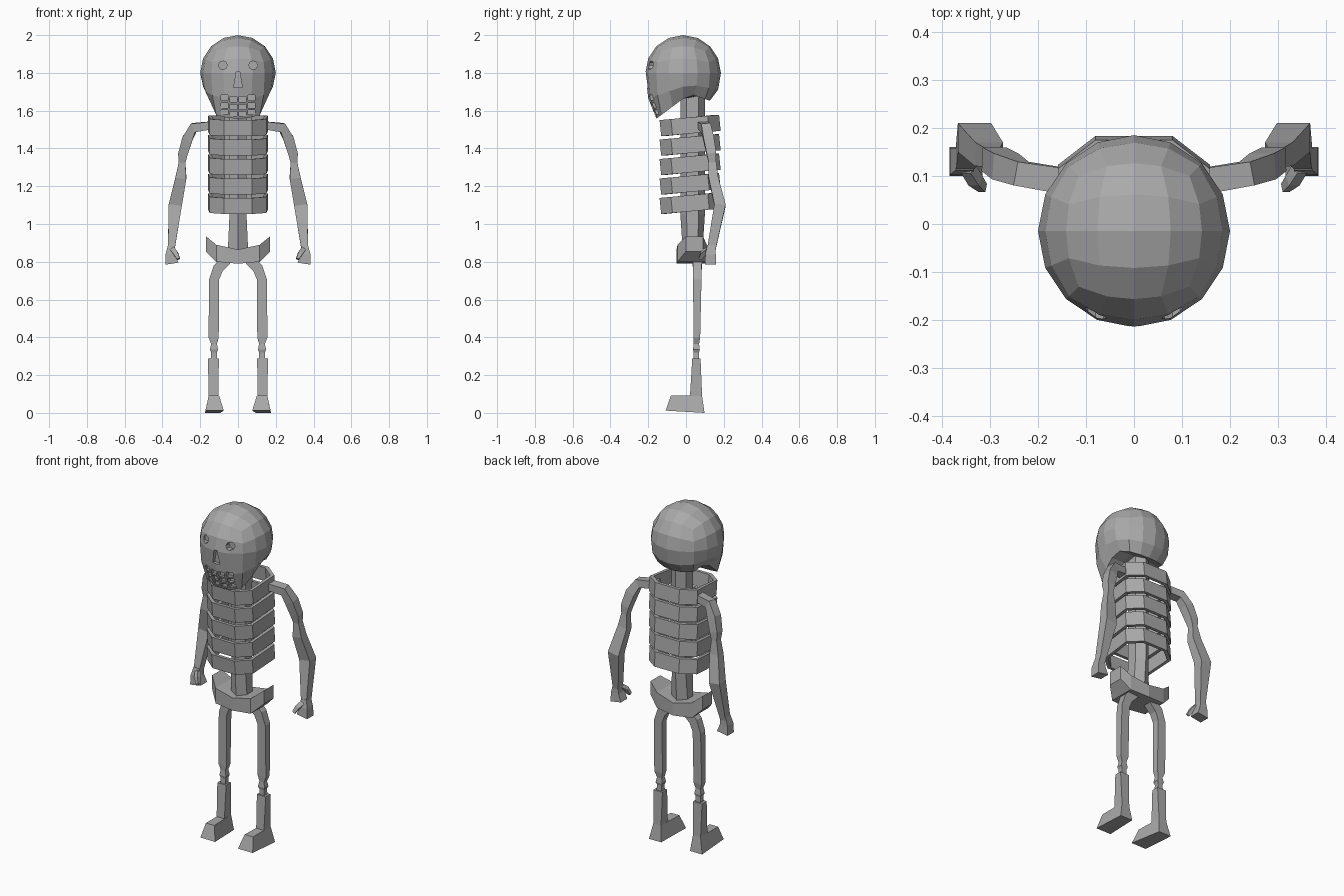
import bpy, bmesh, math
from mathutils import Vector

if "Cube" in bpy.data.objects:
    bpy.data.objects.remove(bpy.data.objects["Cube"])

bone = bpy.data.materials.new("bone_grey")
bone.diffuse_color = (0.4, 0.4, 0.4, 1)
bone.use_nodes = True
bone.node_tree.nodes["Principled BSDF"].inputs["Base Color"].default_value = bone.diffuse_color


def finish(bm, name):
    bmesh.ops.recalc_face_normals(bm, faces=bm.faces)
    me = bpy.data.meshes.new(name)
    bm.to_mesh(me)
    bm.free()
    me.materials.append(bone)
    ob = bpy.data.objects.new(name, me)
    bpy.context.collection.objects.link(ob)
    return ob


def skin(bm, rings):
    """Bridge rings of points into a closed solid."""
    rows = [[bm.verts.new(p) for p in r] for r in rings]
    n = len(rows[0])
    for a, b in zip(rows, rows[1:]):
        for i in range(n):
            j = (i + 1) % n
            bm.faces.new((a[i], a[j], b[j], b[i]))
    bm.faces.new(rows[0])
    bm.faces.new(rows[-1])


def limb(name, stations, side):
    """Four-sided bone along stations (x, y, z, width, depth), mirrored by side."""
    pts = [Vector(s[:3]) for s in stations]
    rings = []
    for i, s in enumerate(stations):
        t = (pts[min(i + 1, len(pts) - 1)] - pts[max(i - 1, 0)]).normalized()
        u = Vector((0, 1, 0)).cross(t).normalized()
        v = t.cross(u)
        ring = [pts[i] + u * a * s[3] / 2 + v * b * s[4] / 2
                for a, b in ((-1, -1), (1, -1), (1, 1), (-1, 1))]
        rings.append([(p.x * side, p.y, p.z) for p in ring])
    bm = bmesh.new()
    skin(bm, rings)
    return finish(bm, name)


# Skull: rounded cube with its underside folded into a jaw
bm = bmesh.new()
bmesh.ops.create_cube(bm, size=2)
bmesh.ops.subdivide_edges(bm, edges=bm.edges[:], cuts=3, use_grid_fill=True)
for v in bm.verts:
    row = v.co.z
    d = Vector([math.tan(c * math.pi / 4) for c in v.co]).normalized() * 0.2
    p = d + Vector((0, -0.015, 1.8))
    k = p.y - 0.02
    if row < -0.9:
        p.z = 1.69 - (0.35 * k if k > 0 else -0.75 * k)
    elif row < -0.4:
        base = 1.69 - (0.35 * k if k > 0 else -0.62 * k)
        p.z = 1.8 - (1.8 - base) * 0.55
    v.co = p
skull = finish(bm, "skull")

# Cutters for eye sockets, nose and teeth
bm = bmesh.new()


def prism(outline, back):
    skin(bm, [[(x, y, z) for x, z in outline] for y in (-0.3, back)])


for s in (-1, 1):
    prism([(s * 0.08 + 0.023 * math.cos(a * math.pi / 4),
            1.84 + 0.023 * math.sin(a * math.pi / 4)) for a in range(8)], -0.165)
prism([(-0.023, 1.722), (0.023, 1.722), (0.009, 1.805), (-0.009, 1.805)], -0.185)
for x in (-0.072, -0.024, 0.024, 0.072):
    lift = 0.008 if abs(x) > 0.05 else 0
    for z, h, back in ((1.66, 0.015, -0.172), (1.62, 0.013, -0.16), (1.583, 0.012, -0.15)):
        z += lift
        back += 0.012 if lift else 0
        prism([(x - 0.018, z - h), (x + 0.018, z - h), (x + 0.018, z + h), (x - 0.018, z + h)], back)
cutter = finish(bm, "face_cutter")
cutter.hide_render = True
cutter.hide_viewport = False
mod = skull.modifiers.new("face_holes", "BOOLEAN")
mod.operation = "DIFFERENCE"
mod.solver = "EXACT"
mod.object = cutter
bpy.context.view_layer.objects.active = skull
bpy.ops.object.modifier_apply(modifier=mod.name)
bpy.data.objects.remove(cutter)

# Spine and neck: six-sided column
bm = bmesh.new()
rings = []
for z, w, d in ((0.83, 0.055, 0.05), (1.05, 0.045, 0.065), (1.72, 0.047, 0.065)):
    rings.append([(w * math.sin(a * math.pi / 3) / 0.866, 0.035 + d * math.cos(a * math.pi / 3), z)
                  for a in range(6)])
skin(bm, rings)
finish(bm, "spine")

# Rib bands: five tilted eight-sided hoops
outline = [(-0.075, -0.14), (0.075, -0.14), (0.15, -0.08), (0.158, 0.115),
           (0.08, 0.175), (-0.08, 0.175), (-0.158, 0.115), (-0.15, -0.08)]
for i in range(5):
    bm = bmesh.new()
    top = 1.55 - 0.103 * i
    loops = []
    for s, h in ((1, 0), (1, -0.085), (0.88, -0.085), (0.88, 0)):
        loops.append([bm.verts.new((x * s, 0.017 + (y - 0.017) * s - h * 0.1,
                                    top + h + 0.09 * (y + 0.14))) for x, y in outline])
    for a in range(4):
        p, q = loops[a], loops[(a + 1) % 4]
        for j in range(8):
            k = (j + 1) % 8
            bm.faces.new((p[j], p[k], q[k], q[j]))
    finish(bm, f"rib_band_{i + 1}")

# Pelvis: boat shape with raised wings
bm = bmesh.new()
half = [(0.17, 0.0, 0.09, 0.855, 0.935), (0.115, -0.045, 0.11, 0.80, 0.89), (0, -0.05, 0.125, 0.79, 0.865)]
full = [(-s[0], *s[1:]) for s in half] + half[1::-1]
skin(bm, [[(x, y0, z0), (x, y1, z0), (x, y1, z1), (x, y0, z1)] for x, y0, y1, z0, z1 in full])
finish(bm, "pelvis")

for side, tag in ((-1, "left"), (1, "right")):
    # Arm from collar to wrist
    limb(f"{tag}_arm", [
        (0.12, 0.085, 1.525, 0.04, 0.055), (0.235, 0.105, 1.51, 0.05, 0.05),
        (0.268, 0.12, 1.45, 0.055, 0.055), (0.292, 0.135, 1.37, 0.05, 0.05),
        (0.296, 0.14, 1.325, 0.035, 0.04), (0.302, 0.145, 1.245, 0.058, 0.05),
        (0.332, 0.18, 1.1, 0.07, 0.06), (0.353, 0.135, 0.87, 0.036, 0.045)], side)
    # Hand and thumb
    limb(f"{tag}_hand", [
        (0.353, 0.135, 0.885, 0.036, 0.045), (0.358, 0.13, 0.84, 0.05, 0.055),
        (0.35, 0.13, 0.79, 0.07, 0.06)], side)
    limb(f"{tag}_thumb", [
        (0.345, 0.115, 0.865, 0.025, 0.025), (0.33, 0.09, 0.845, 0.025, 0.025),
        (0.315, 0.075, 0.815, 0.016, 0.018)], side)
    # Thigh with knee joint
    limb(f"{tag}_thigh", [
        (0.06, 0.06, 0.81, 0.055, 0.05), (0.105, 0.06, 0.765, 0.055, 0.046),
        (0.127, 0.06, 0.705, 0.052, 0.044), (0.129, 0.057, 0.40, 0.054, 0.036),
        (0.127, 0.055, 0.365, 0.03, 0.028), (0.127, 0.055, 0.335, 0.044, 0.036),
        (0.127, 0.055, 0.32, 0.03, 0.028), (0.128, 0.055, 0.28, 0.034, 0.03)], side)
    # Shin
    limb(f"{tag}_shin", [
        (0.13, 0.055, 0.288, 0.058, 0.044), (0.13, 0.053, 0.07, 0.05, 0.066)], side)
    # Foot: flared wedge pointing forward
    bm = bmesh.new()
    skin(bm, [[(side * x, y, z) for x, y, z in ring] for ring in (
        [(0.075, -0.108, 0.012), (0.172, -0.108, 0.012), (0.175, 0.098, 0), (0.095, 0.098, 0)],
        [(0.1, -0.08, 0.092), (0.155, -0.08, 0.092), (0.155, 0.085, 0.092), (0.105, 0.085, 0.092)])])
    finish(bm, f"{tag}_foot")
